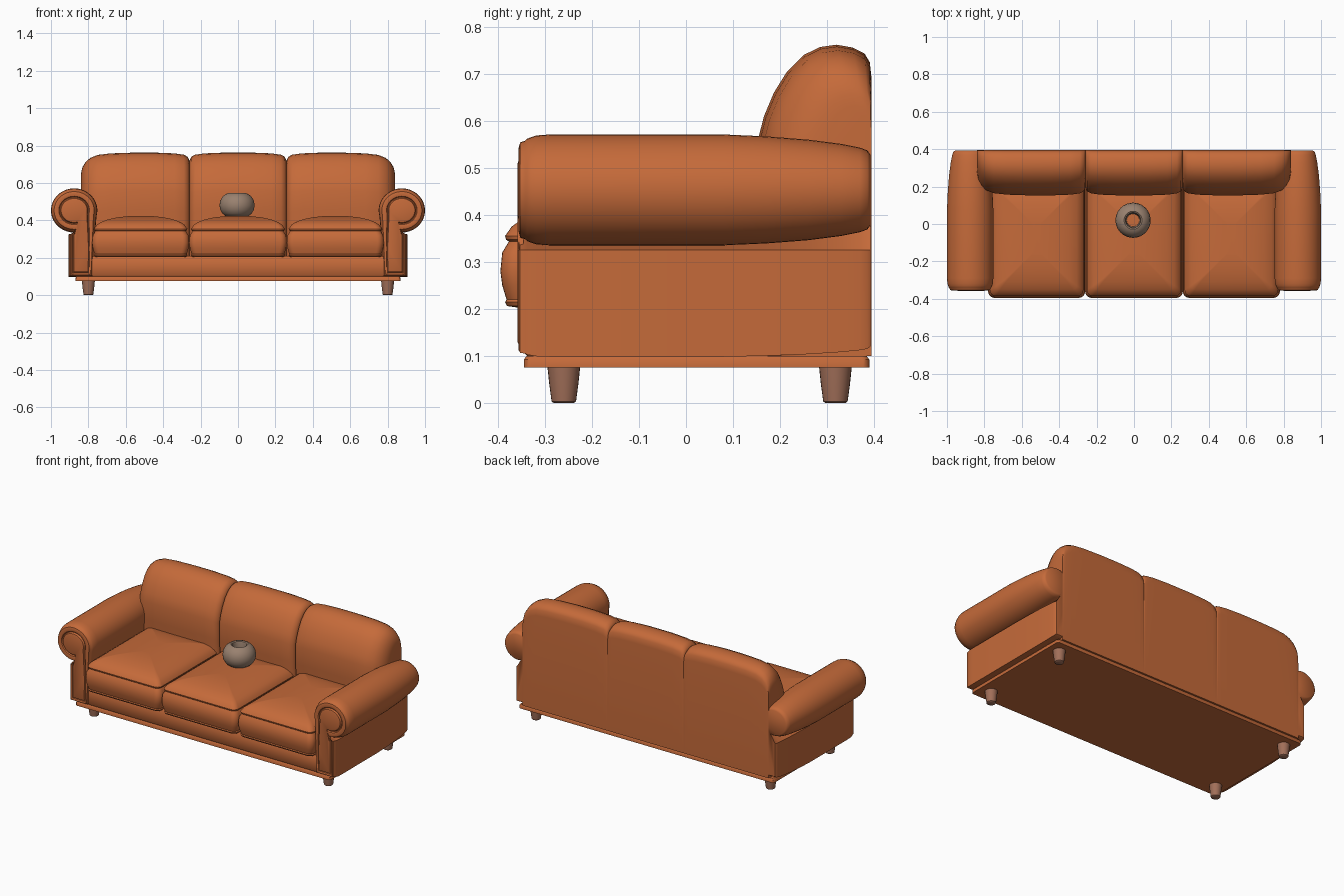
import bpy, bmesh
from math import sin, cos, pi, radians
from mathutils import Vector

if "Cube" in bpy.data.objects:
    bpy.data.objects.remove(bpy.data.objects["Cube"], do_unlink=True)


def material(name, rgb):
    m = bpy.data.materials.new(name)
    m.use_nodes = True
    m.diffuse_color = (*rgb, 1)
    m.node_tree.nodes["Principled BSDF"].inputs["Base Color"].default_value = (*rgb, 1)
    return m


LEATHER = material("tan leather", (0.56, 0.145, 0.042))
WOOD = material("brown wood", (0.36, 0.16, 0.10))
CLAY = material("grey clay", (0.32, 0.22, 0.16))


def loft(name, rings, mat, caps=True, angle=40):
    """Skin a series of equally long closed rings."""
    bm = bmesh.new()
    vs = [[bm.verts.new(p) for p in ring] for ring in rings]
    n = len(vs[0])
    for a, b in zip(vs, vs[1:]):
        for i in range(n):
            j = (i + 1) % n
            bm.faces.new((a[i], a[j], b[j], b[i]))
    if caps:
        bm.faces.new(vs[0])
        bm.faces.new(vs[-1])
    bmesh.ops.recalc_face_normals(bm, faces=bm.faces)
    me = bpy.data.meshes.new(name)
    bm.to_mesh(me)
    bm.free()
    me.materials.append(mat)
    ob = bpy.data.objects.new(name, me)
    bpy.context.scene.collection.objects.link(ob)
    bpy.ops.object.select_all(action="DESELECT")
    ob.select_set(True)
    bpy.context.view_layer.objects.active = ob
    bpy.ops.object.shade_smooth_by_angle(angle=radians(angle))
    return ob


def circle(x, y, z, r, n=40):
    return [Vector((x + r * cos(2 * pi * i / n), y + r * sin(2 * pi * i / n), z)) for i in range(n)]


def rounded_rect(x0, x1, y0, y1, z, r, n=6):
    pts = []
    corners = [(x1 - r, y1 - r), (x0 + r, y1 - r), (x0 + r, y0 + r), (x1 - r, y0 + r)]
    for k, (cx, cy) in enumerate(corners):
        for i in range(n + 1):
            a = pi / 2 * (k + i / n)
            pts.append(Vector((cx + r * cos(a), cy + r * sin(a), z)))
    return pts


def slab(name, x0, x1, y0, y1, levels, r):
    """Stack of rounded rectangles, each level being (z, inset)."""
    rings = [rounded_rect(x0 + d, x1 - d, y0 + d, y1 - d, z, max(r - d * 0.3, 0.004))
             for z, d in levels]
    return loft(name, rings, LEATHER)


# Base frame and front apron
slab("base_plate", -0.87, 0.87, -0.345, 0.39, [(0.075, 0), (0.092, 0), (0.1, 0.006)], 0.015)
slab("seat_frame", -0.79, 0.79, -0.345, 0.38,
     [(0.098, 0.008), (0.108, 0), (0.19, 0), (0.21, 0.012)], 0.015)

# Seat cushions: boxed lower part, piped seam, domed top
CUSHION = [(0.203, 0.035), (0.206, 0.014), (0.214, 0.01), (0.22, 0.013), (0.25, 0.004),
           (0.28, 0), (0.32, 0.004), (0.343, 0.018), (0.347, 0.012), (0.355, 0.01),
           (0.362, 0.015), (0.375, 0.024), (0.39, 0.045), (0.405, 0.085),
           (0.416, 0.135), (0.422, 0.19), (0.424, 0.235)]
for name, x0, x1 in (("right", -0.78, -0.261), ("middle", -0.261, 0.261), ("left", 0.261, 0.78)):
    slab(name + "_seat_cushion", x0, x1, -0.395, 0.24, CUSHION, 0.035)

# Back cushions: side profile swept across, shrinking towards its ends
BACK = [(0.18, 0.1), (0.155, 0.45), (0.153, 0.56), (0.166, 0.61), (0.187, 0.66), (0.215, 0.705),
        (0.25, 0.74), (0.285, 0.757), (0.32, 0.762), (0.355, 0.756), (0.38, 0.743),
        (0.391, 0.725), (0.395, 0.69), (0.395, 0.1)]


def back_ring(x, d):
    return [Vector((x, 0.395 - (0.395 - y) * (1 - d / 0.245), z - d * (z - 0.1) / 0.66))
            for y, z in BACK]


INNER = [(0, 0.06), (0.002, 0.038), (0.01, 0.022), (0.03, 0.011), (0.08, 0.004), (0.18, 0)]
OUTER = [(0.84, 0.13), (0.838, 0.105), (0.832, 0.078), (0.815, 0.05),
         (0.79, 0.028), (0.75, 0.012), (0.68, 0.004), (0.56, 0)]
for s, side in ((1, "left"), (-1, "right")):
    path = [(0.259 + e, d) for e, d in INNER] + OUTER[::-1]
    loft(side + "_back_cushion", [back_ring(s * x, d) for x, d in path], LEATHER)
half = [(0.26 - e, d) for e, d in INNER]
loft("middle_back_cushion",
     [back_ring(-x, d) for x, d in half] + [back_ring(x, d) for x, d in half[::-1]], LEATHER)


# Rolled arms with an inset scroll panel on the front
def arm_ring(s, y, d):
    pts = [(0.775 + d / 2, 0.098 + d / 2), (0.772 + d / 2, 0.25)]
    for i in range(33):
        a = radians(195 - 305 * i / 32)
        pts.append((0.876 + (0.124 - d) * cos(a), 0.453 + (0.118 - d) * sin(a)))
    pts += [(0.905 - d / 2, 0.325), (0.905 - d / 2, 0.098 + d / 2)]
    return [Vector((s * x, y, z)) for x, z in pts]


ARM = [(-0.359, 0.064), (-0.356, 0.054), (-0.346, 0.049), (-0.346, 0.046), (-0.353, 0.042),
       (-0.356, 0.028), (-0.353, 0.017), (-0.342, 0.013), (-0.338, 0.009), (-0.33, 0.006),
       (-0.318, 0.002), (-0.29, 0), (0.08, 0), (0.17, 0.004), (0.26, 0.011), (0.33, 0.02),
       (0.37, 0.028), (0.386, 0.034), (0.393, 0.044)]
for s, side in ((1, "left"), (-1, "right")):
    loft(side + "_arm", [arm_ring(s, y, d) for y, d in ARM], LEATHER)

# Tapered feet
for sx, side in ((1, "left"), (-1, "right")):
    for y, end in ((-0.26, "front"), (0.318, "back")):
        loft(f"{end}_{side}_foot",
             [circle(sx * 0.80, y, z, r, 24) for z, r in
              ((0, 0.022), (0.003, 0.026), (0.04, 0.031), (0.078, 0.035))], WOOD)

# Round open pot on the middle cushion
POT = [(0.034, 0.422), (0.06, 0.422), (0.078, 0.436), (0.09, 0.457), (0.094, 0.48),
       (0.09, 0.505), (0.078, 0.526), (0.06, 0.541), (0.048, 0.545), (0.041, 0.541),
       (0.038, 0.53), (0.036, 0.47), (0.034, 0.422)]
loft("pot", [circle(-0.005, 0.02, z, r) for r, z in POT], CLAY, caps=False)
